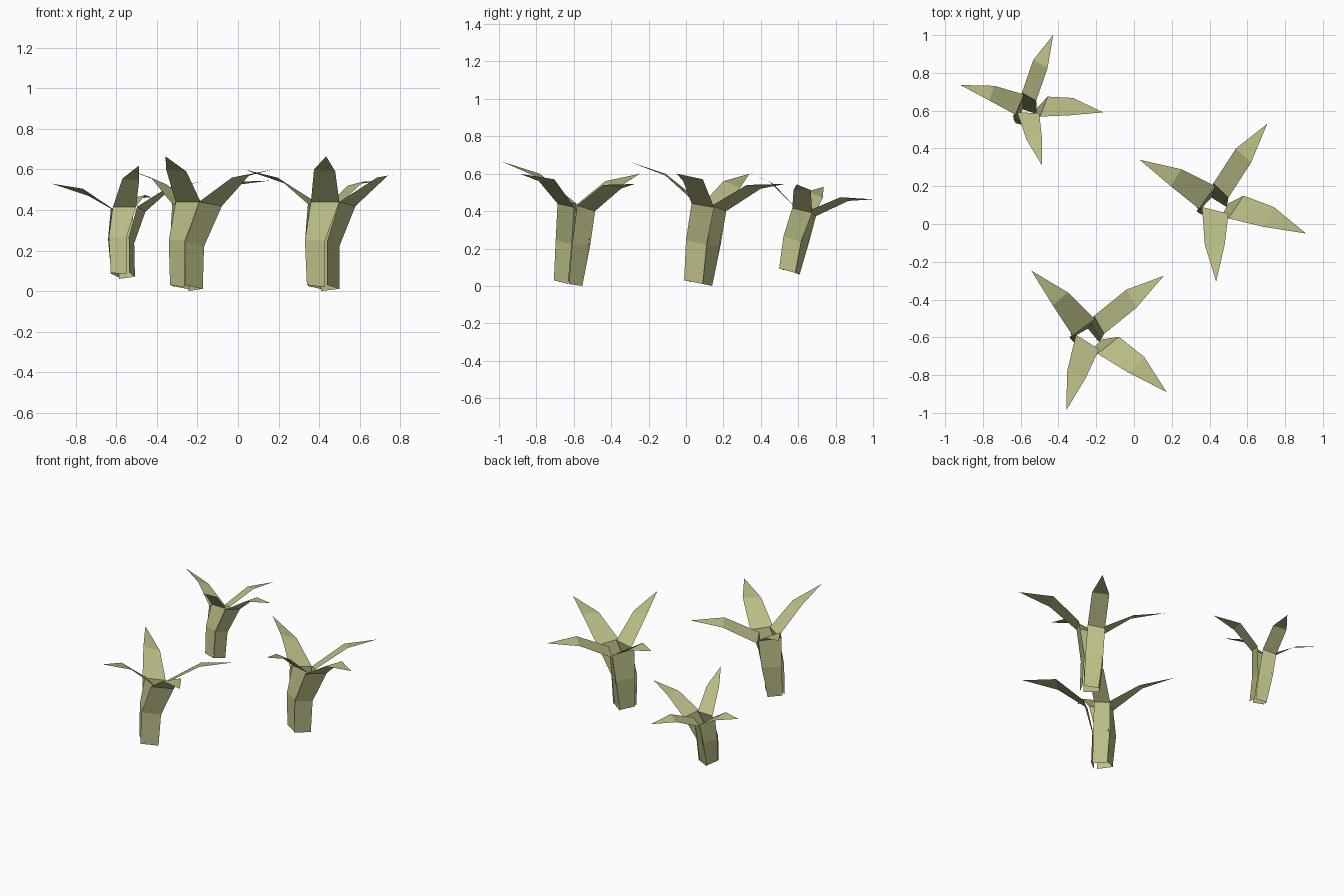
import bpy
from math import radians
from mathutils import Matrix, Vector

mat = bpy.data.materials.new("dry_leaf_green")
mat.diffuse_color = (0.50, 0.51, 0.24, 1)

# Each blade: left/right edge points from the base up to the fold, then a tip
front = [(.34, .06, .03), (.43, .015, .02), (.33, .07, .25), (.43, .02, .25),
         (.36, .09, .44), (.50, .055, .44), (.375, -.11, .60), (.48, -.11, .59),
         (.435, -.305, .665)]
right = [(.44, -.01, .03), (.50, .09, .01), (.44, .0, .245), (.50, .11, .22),
         (.50, .03, .44), (.58, .15, .42), (.685, -.015, .56), (.74, .09, .57),
         (.91, -.05, .60)]
back = [(.49, .09, .01), (.41, .14, .0), (.495, .11, .22), (.41, .185, .22),
        (.50, .14, .43), (.42, .215, .40), (.62, .325, .54), (.54, .40, .52),
        (.705, .53, .545)]
left = [(.41, .14, .01), (.345, .07, .025), (.42, .18, .22), (.33, .09, .24),
        (.43, .20, .41), (.345, .08, .43), (.25, .29, .525), (.195, .20, .56),
        (.03, .34, .60)]
faces = [(0, 1, 3, 2), (2, 3, 5, 4), (4, 5, 7, 6), (6, 7, 8)]
pivot = Vector((.42, .09, 0))


# Four blades bundled into one stalk
def plant(name, location, turn=0, scale=1, lean=0):
    place = (Matrix.Translation(location) @ Matrix.Rotation(radians(lean), 4, 'X')
             @ Matrix.Rotation(radians(turn), 4, 'Z') @ Matrix.Scale(scale, 4))
    for part, pts in (("front", front), ("right", right), ("back", back), ("left", left)):
        label = f"{name}_{part}_leaf"
        mesh = bpy.data.meshes.new(label)
        mesh.from_pydata([place @ (Vector(p) - pivot) for p in pts], [], faces)
        mesh.materials.append(mat)
        bpy.context.collection.objects.link(bpy.data.objects.new(label, mesh))


plant("right_plant", (.42, .09, 0))
plant("front_plant", (-.25, -.605, 0), turn=-18)
plant("small_plant", (-.571, .57, .063), turn=13, scale=.8, lean=-5)
